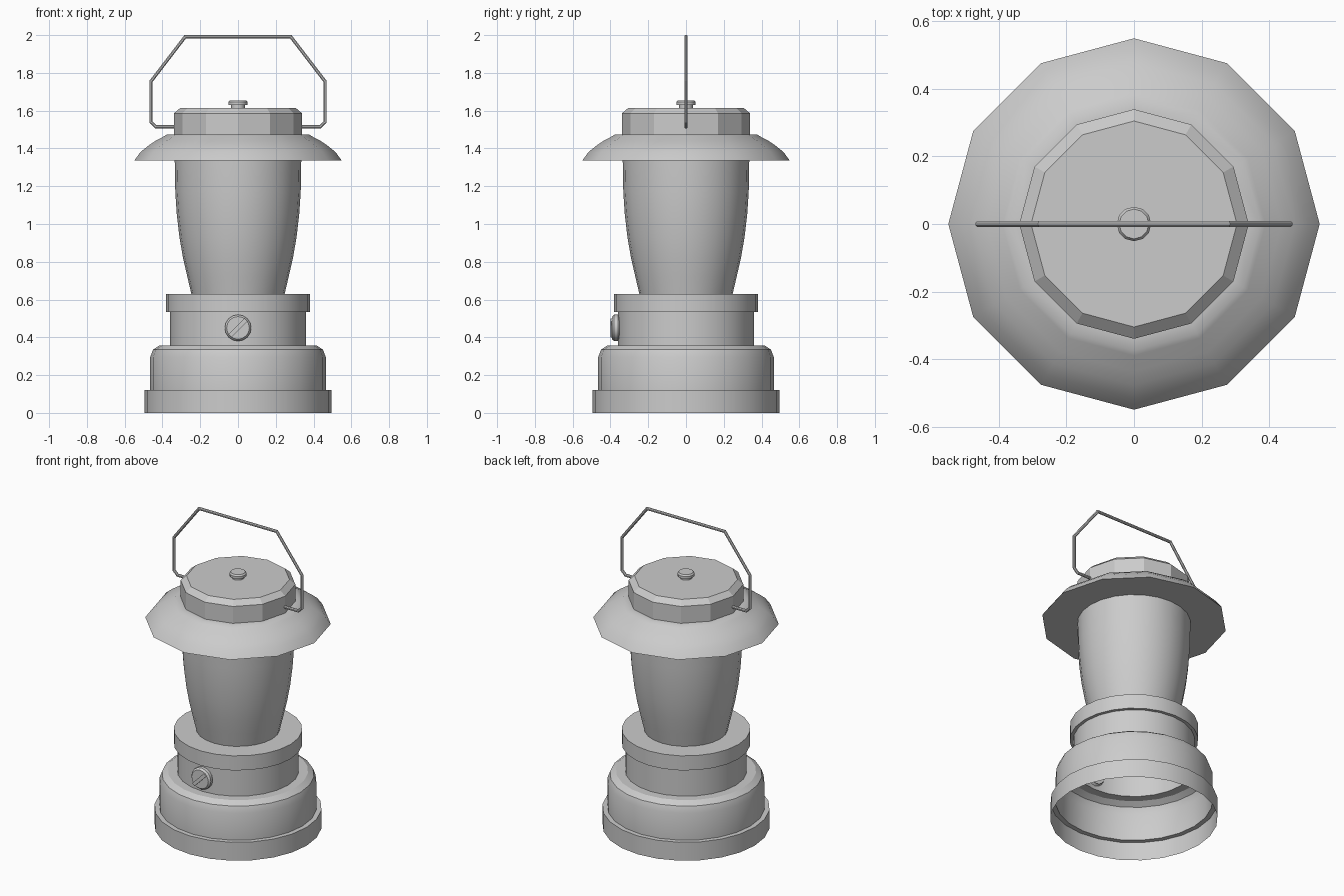
import bpy, bmesh, math
from mathutils import Matrix

if "Cube" in bpy.data.objects:
    bpy.data.objects.remove(bpy.data.objects["Cube"])


def finish(bm, name, smooth):
    bmesh.ops.recalc_face_normals(bm, faces=bm.faces)
    me = bpy.data.meshes.new(name)
    bm.to_mesh(me)
    bm.free()
    ob = bpy.data.objects.new(name, me)
    bpy.context.collection.objects.link(ob)
    if smooth:
        bpy.ops.object.select_all(action='DESELECT')
        ob.select_set(True)
        bpy.context.view_layer.objects.active = ob
        bpy.ops.object.shade_smooth_by_angle(angle=math.radians(smooth))
    return ob


def lathe(name, profile, n, smooth=0, cap=False, closed=False, matrix=None):
    """Revolve (radius, height) points around z."""
    bm = bmesh.new()
    rings = [[bm.verts.new((r * math.cos(2 * math.pi * i / n),
                            r * math.sin(2 * math.pi * i / n), z))
              for i in range(n)] for r, z in profile]
    pairs = list(zip(rings, rings[1:]))
    if closed:
        pairs.append((rings[-1], rings[0]))
    for a, b in pairs:
        for i in range(n):
            j = (i + 1) % n
            bm.faces.new((a[i], a[j], b[j], b[i]))
    if cap:
        bm.faces.new(rings[-1])
    if matrix:
        bm.transform(matrix)
    return finish(bm, name, smooth)


# Hollow stepped base, open underneath
lathe("base", [(0.495, 0), (0.495, 0.12), (0.465, 0.12), (0.465, 0.295),
               (0.45, 0.335), (0.415, 0.358), (0.36, 0.358), (0.36, 0.535),
               (0.38, 0.535), (0.38, 0.63), (0.24, 0.63)], 24, 31)

# Tapered globe
lathe("globe", [(0.247, 0.63), (0.268, 0.72), (0.291, 0.82), (0.31, 0.93),
                (0.324, 1.05), (0.332, 1.17), (0.335, 1.335)], 24, 31)

# Flared twelve-sided shade with flat underside
lathe("shade", [(0.33, 1.335), (0.55, 1.335), (0.517, 1.38), (0.477, 1.413),
                (0.437, 1.44), (0.39, 1.465), (0.375, 1.475), (0.33, 1.475)],
      12, 35)

# Faceted cap with chamfered top
lathe("cap", [(0.34, 1.475), (0.34, 1.585), (0.305, 1.615)], 12, cap=True)

# Small nut on top
lathe("top_nut", [(0.036, 1.615), (0.036, 1.63), (0.051, 1.63),
                  (0.051, 1.645), (0.044, 1.655)], 12, 31, cap=True)

# Front dial with a raised diagonal grip
to_front = Matrix.Translation((0, 0, 0.45)) @ Matrix.Rotation(math.pi / 2, 4, 'X')
lathe("dial", [(0.058, 0.345), (0.07, 0.36), (0.07, 0.38), (0.06, 0.392)],
      16, 31, cap=True, matrix=to_front)
bm = bmesh.new()
bmesh.ops.create_cube(bm, size=1, matrix=to_front
                      @ Matrix.Rotation(math.pi / 4, 4, 'Z')
                      @ Matrix.Translation((0, 0, 0.391))
                      @ Matrix.Diagonal((0.12, 0.022, 0.018, 1)))
finish(bm, "dial_grip", 0)

# Bent wire handle, mirrored path
half = [(0.33, 1.515), (0.435, 1.515), (0.461, 1.54), (0.461, 1.755), (0.28, 1.991)]
path = [(-x, z) for x, z in half] + half[::-1]
bm = bmesh.new()
rings, n, rad = [], 8, 0.0095
for k, (x, z) in enumerate(path):
    a, b = path[max(k - 1, 0)], path[min(k + 1, len(path) - 1)]
    ang_in = math.atan2(z - a[1], x - a[0]) if k else None
    ang_out = math.atan2(b[1] - z, b[0] - x) if k < len(path) - 1 else ang_in
    ang_in = ang_out if ang_in is None else ang_in
    turn = (ang_out - ang_in + math.pi) % (2 * math.pi) - math.pi
    mid, stretch = ang_in + turn / 2, 1 / math.cos(turn / 2)
    ring = []
    for i in range(n):
        t = 2 * math.pi * (i + 0.5) / n
        u, v = rad * math.cos(t) * stretch, rad * math.sin(t)
        ring.append(bm.verts.new((x - u * math.sin(mid), v, z + u * math.cos(mid))))
    rings.append(ring)
for a, b in zip(rings, rings[1:]):
    for i in range(n):
        j = (i + 1) % n
        bm.faces.new((a[i], a[j], b[j], b[i]))
bm.faces.new(rings[0])
bm.faces.new(rings[-1])
finish(bm, "handle", 0)
